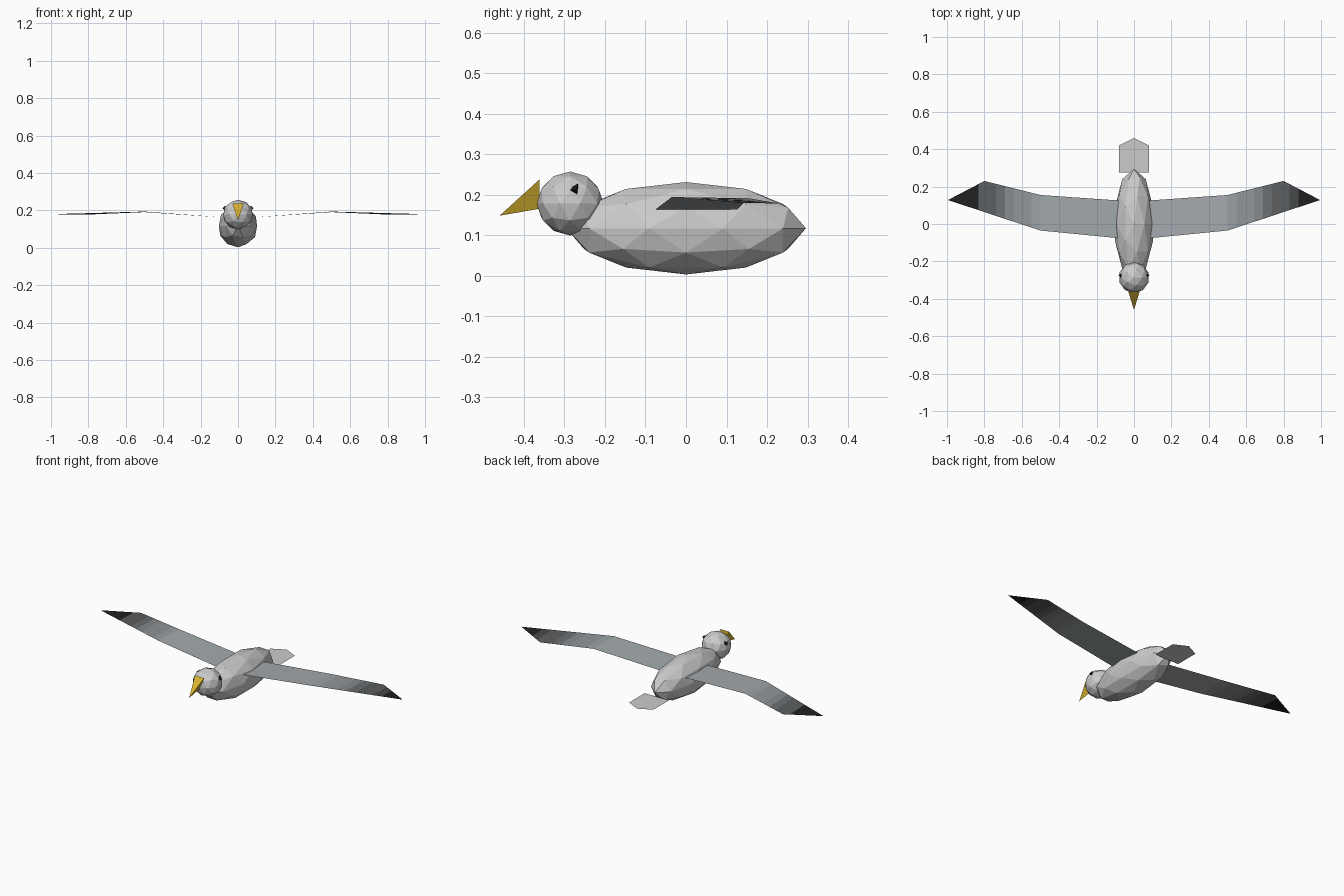
import bpy, bmesh
from mathutils import Vector

cube = bpy.data.objects.get("Cube")
if cube:
    bpy.data.objects.remove(cube, do_unlink=True)


def material(name, rgb):
    mat = bpy.data.materials.new(name)
    mat.use_nodes = True
    color = (*rgb, 1)
    mat.diffuse_color = color
    mat.node_tree.nodes["Principled BSDF"].inputs["Base Color"].default_value = color
    return mat


def add_object(name, bm, mats=()):
    mesh = bpy.data.meshes.new(name)
    bm.to_mesh(mesh)
    bm.free()
    for mat in mats:
        mesh.materials.append(mat)
    obj = bpy.data.objects.new(name, mesh)
    bpy.context.collection.objects.link(obj)
    return obj


def faceted_ball(name, center, radii):
    bm = bmesh.new()
    bmesh.ops.create_icosphere(bm, subdivisions=2, radius=1)
    bmesh.ops.scale(bm, vec=radii, verts=bm.verts)
    bmesh.ops.translate(bm, vec=center, verts=bm.verts)
    return add_object(name, bm)


def pyramid(name, base, tip, mat):
    bm = bmesh.new()
    ring = [bm.verts.new(p) for p in base]
    apex = bm.verts.new(tip)
    bm.faces.new(ring)
    for i, v in enumerate(ring):
        bm.faces.new((v, apex, ring[(i + 1) % len(ring)]))
    bmesh.ops.recalc_face_normals(bm, faces=bm.faces)
    return add_object(name, bm, [mat])


# Body and head
faceted_ball("body", (0, 0, 0.117), (0.107, 0.296, 0.114))
faceted_ball("head", (0, -0.286, 0.178), (0.082, 0.083, 0.079))

# Beak
beak_mat = material("beak_yellow", (0.7, 0.45, 0.03))
pyramid("beak", [(-0.03, -0.362, 0.237), (0.03, -0.362, 0.237), (0, -0.362, 0.165)],
        (0, -0.46, 0.148), beak_mat)

# Wing colours fade from slate at the root to black at the tip
STEPS = 9
FADE_START, FADE_END = 0.5, 0.88
slate = Vector((0.37, 0.4, 0.42))
dark = Vector((0.015, 0.015, 0.015))
wing_mats = [material(f"wing_shade_{i}", slate.lerp(dark, i / (STEPS - 1)))
             for i in range(STEPS)]
eye_mat = material("eye_black", (0.01, 0.01, 0.01))

for side, label in ((1, "left"), (-1, "right")):
    # Eye: small three-sided stud on the side of the head
    pyramid(label + "_eye",
            [(side * 0.066, -0.297, 0.211), (side * 0.066, -0.267, 0.227),
             (side * 0.066, -0.267, 0.195)],
            (side * 0.083, -0.272, 0.211), eye_mat)

    # Wing: thin sheet with an inner and an outer panel
    bm = bmesh.new()
    root_f, root_b, mid_f, mid_b, tip, back = [
        bm.verts.new((side * x, y, z)) for x, y, z in (
            (0.07, -0.077, 0.162), (0.07, 0.125, 0.162),
            (0.5, -0.035, 0.194), (0.5, 0.155, 0.191),
            (0.995, 0.128, 0.18), (0.8, 0.23, 0.178))]
    for loop in ((root_f, mid_f, mid_b, root_b), (mid_f, tip, back, mid_b)):
        bm.faces.new(loop if side > 0 else loop[::-1])
    width = (FADE_END - FADE_START) / (STEPS - 1)
    for i in range(1, STEPS):
        bmesh.ops.bisect_plane(bm, geom=bm.verts[:] + bm.edges[:] + bm.faces[:],
                               plane_co=(side * (FADE_START + i * width), 0, 0),
                               plane_no=(1, 0, 0))
    for face in bm.faces:
        x = abs(face.calc_center_median().x)
        face.material_index = max(0, min(STEPS - 1, int((x - FADE_START) / width + 0.5)))
    add_object(label + "_wing", bm, wing_mats)

# Tail: flat sheet with three pointed feathers
outline = [(0.08, 0.275), (0.08, 0.42), (0.035, 0.345)]
points = outline + [(0, 0.46)] + [(-x, y) for x, y in reversed(outline)]
bm = bmesh.new()
bm.faces.new([bm.verts.new((x, y, 0.085)) for x, y in points])
bmesh.ops.triangulate(bm, faces=bm.faces[:])
add_object("tail", bm)
